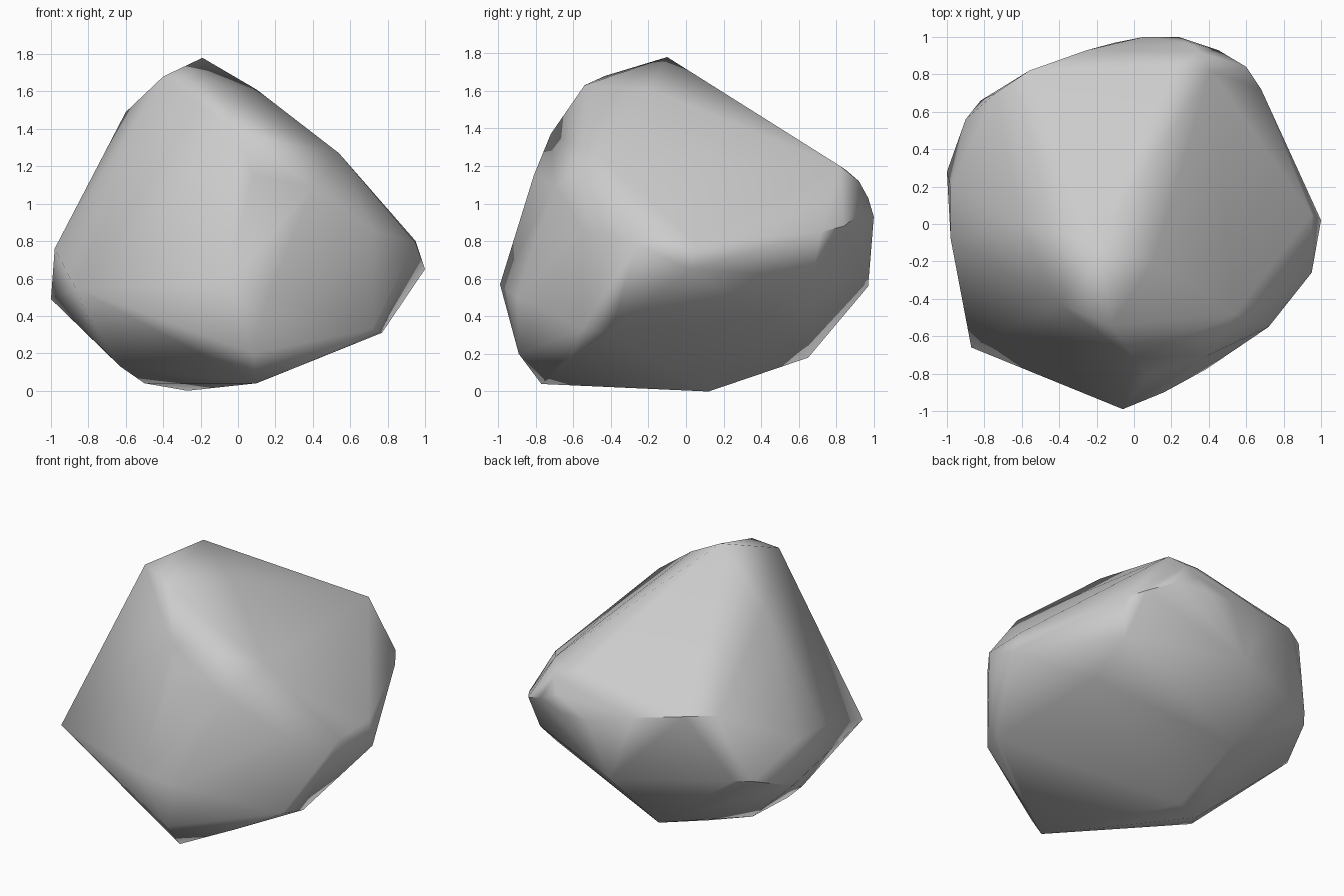
import bpy, bmesh, math

# corner points of the boulder, grouped by region
crown = [(-.19, -.10, 1.78), (-.40, -.43, 1.68), (-.12, -.54, 1.63), (-.60, 0, 1.49),
         (.10, -.20, 1.61), (.54, -.48, 1.27)]
front = [(0, -.72, 1.37), (.08, -.81, 1.15), (.40, -.70, 1.09), (-.87, -.66, .55),
         (-.06, -.99, .57), (.16, -.90, .50), (.38, -.78, .45), (.08, -.89, .20)]
right = [(.72, -.55, .86), (.72, -.55, .33), (.77, -.40, .31), (.95, -.26, .79),
         (1, .02, .65), (.95, .05, .80), (.68, .72, .85), (.68, .42, .40)]
back = [(.41, .82, 1.20), (.35, .92, 1.12), (.20, .85, 1.18), (.30, .97, 1.03),
        (.60, .84, .88), (.63, .67, .61), (.45, .93, .95), (.24, 1, .93),
        (.05, 1, .93), (-.10, .97, .56), (-.25, .93, 1.0), (-.56, .82, 1.05),
        (-.74, .70, 1.06), (-.82, .66, .62)]
left = [(-.90, .56, .60), (-1, .28, .49), (-.98, -.08, .76), (-.98, .20, .76)]
base = [(.10, -.77, .04), (-.50, 0, .04), (-.27, .12, 0), (-.63, -.20, .13),
        (-.72, -.22, .22), (.42, -.62, .17), (-.25, .65, .18)]

# boulder: convex hull of the corner points
bm = bmesh.new()
for p in crown + front + right + back + left + base:
    bm.verts.new(p)
bmesh.ops.convex_hull(bm, input=bm.verts[:])
bmesh.ops.delete(bm, geom=[v for v in bm.verts if not v.link_faces], context='VERTS')
bmesh.ops.recalc_face_normals(bm, faces=bm.faces[:])
mesh = bpy.data.meshes.new("boulder")
bm.to_mesh(mesh)
bm.free()
boulder = bpy.data.objects.new("boulder", mesh)
bpy.context.collection.objects.link(boulder)

# smooth shaded, only the hardest edges stay crisp
bpy.context.view_layer.objects.active = boulder
boulder.select_set(True)
bpy.ops.object.shade_smooth_by_angle(angle=math.radians(45))
weighted = boulder.modifiers.new("even_shading", 'WEIGHTED_NORMAL')
weighted.keep_sharp = True
